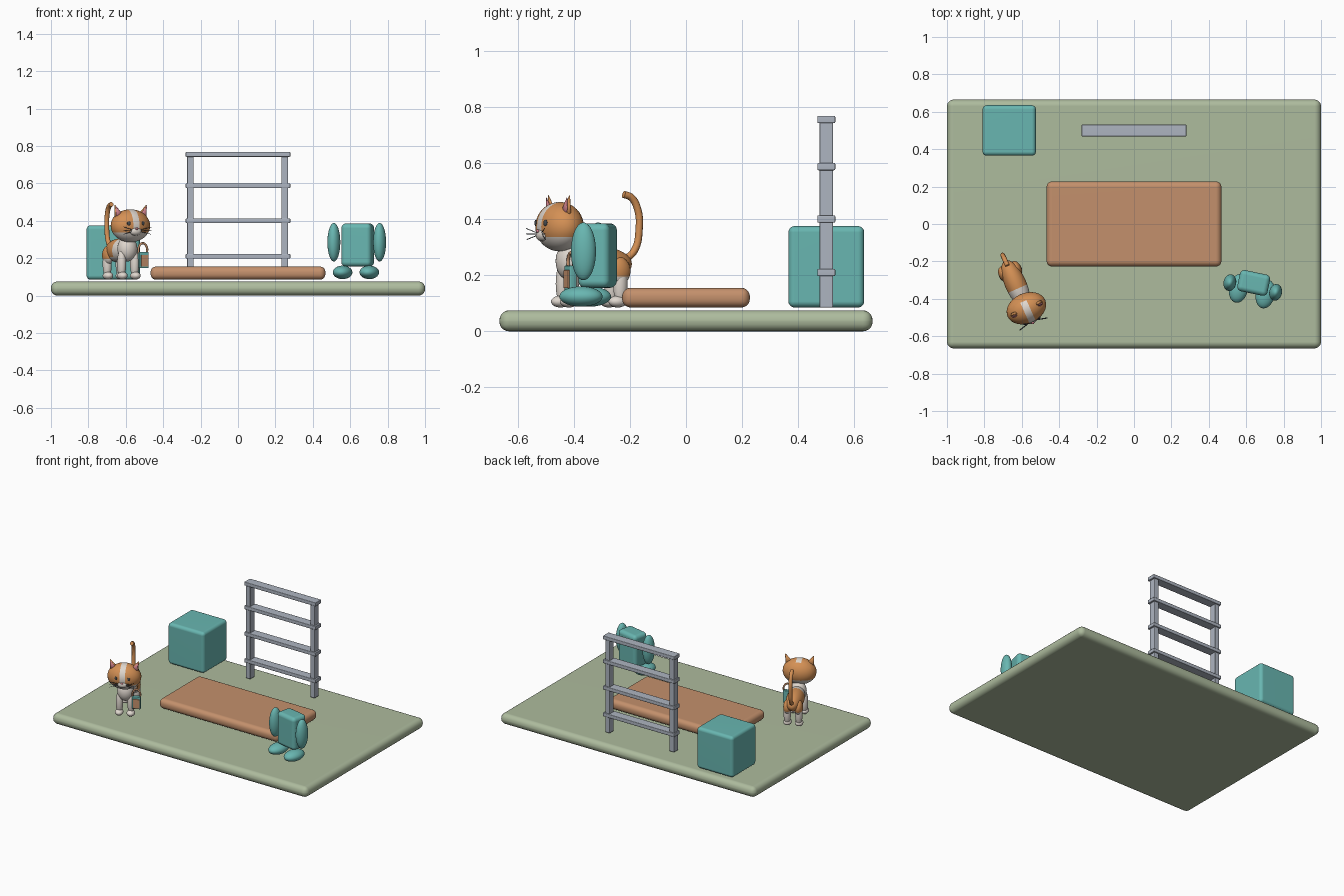
import bpy, bmesh, math
from mathutils import Matrix, Vector

if "Cube" in bpy.data.objects:
    bpy.data.objects.remove(bpy.data.objects["Cube"])


def material(name, rgb):
    m = bpy.data.materials.new(name)
    m.use_nodes = True
    m.diffuse_color = (*rgb, 1)
    m.node_tree.nodes["Principled BSDF"].inputs["Base Color"].default_value = (*rgb, 1)
    return m


SAGE = material("sage green", (0.42, 0.50, 0.34))
CLAY = material("clay brown", (0.55, 0.28, 0.15))
TEAL = material("teal", (0.14, 0.47, 0.44))
STEEL = material("steel grey", (0.42, 0.46, 0.53))
GINGER = material("ginger", (0.66, 0.28, 0.09))
CREAM = material("cream", (0.74, 0.68, 0.62))
PINK = material("pink", (0.62, 0.22, 0.26))
DARK = material("dark grey", (0.06, 0.07, 0.08))

# Frames: whole scene, turned toy, turned cat
WORLD = Matrix.Identity(4)
TOY = Matrix.Translation((0.64, -0.315, 0)) @ Matrix.Rotation(math.radians(-12), 4, "Z")
CAT = Matrix.Translation((-0.62, -0.35, 0)) @ Matrix.Rotation(math.radians(24), 4, "Z")


def finish(name, bm, mats, frame):
    me = bpy.data.meshes.new(name)
    for f in bm.faces:
        f.smooth = True
    bm.to_mesh(me)
    bm.free()
    for m in mats:
        me.materials.append(m)
    ob = bpy.data.objects.new(name, me)
    ob.matrix_world = frame
    bpy.context.collection.objects.link(ob)
    return ob


def box(name, mat, loc, size, bevel, frame=WORLD, segments=5):
    bm = bmesh.new()
    bmesh.ops.create_cube(bm, size=1, matrix=Matrix.Translation(loc) @ Matrix.Diagonal((*size, 1)))
    ob = finish(name, bm, [mat], frame)
    mod = ob.modifiers.new("round", "BEVEL")
    mod.width, mod.segments = bevel, segments
    ob.modifiers.new("normals", "WEIGHTED_NORMAL")
    return ob


def ball(name, mats, loc, radii, frame, turn=0, cuts=(), rule=None):
    """Ellipsoid; cuts are (axis, position) planes, rule picks a material slot."""
    bm = bmesh.new()
    place = Matrix.Translation(loc) @ Matrix.Rotation(turn, 4, "Z") @ Matrix.Diagonal((*radii, 1))
    bmesh.ops.create_uvsphere(bm, u_segments=32, v_segments=20, radius=1, matrix=place)
    for axis, pos in cuts:
        normal = Vector((0, 0, 0))
        normal[axis] = 1
        bmesh.ops.bisect_plane(bm, geom=bm.verts[:] + bm.edges[:] + bm.faces[:],
                               plane_co=normal * pos, plane_no=normal, dist=1e-5)
    if rule:
        for f in bm.faces:
            f.material_index = rule(f.calc_center_median())
    return finish(name, bm, mats, frame)


def tube(name, mat, points, radius, frame):
    cu = bpy.data.curves.new(name, "CURVE")
    cu.dimensions = "3D"
    cu.bevel_depth, cu.bevel_resolution, cu.use_fill_caps = radius, 3, True
    cu.resolution_u = 8
    sp = cu.splines.new("BEZIER")
    sp.bezier_points.add(len(points) - 1)
    for bp, p in zip(sp.bezier_points, points):
        bp.co = p
        bp.handle_left_type = bp.handle_right_type = "AUTO"
    cu.materials.append(mat)
    ob = bpy.data.objects.new(name, cu)
    ob.matrix_world = frame
    bpy.context.collection.objects.link(ob)


# Floor, mat and storage cube
box("floor", SAGE, (0, 0, 0.0375), (2, 1.33, 0.075), 0.035)
box("exercise_mat", CLAY, (0, 0, 0.12), (0.935, 0.455, 0.07), 0.03)
box("storage_cube", TEAL, (-0.667, 0.5, 0.23), (0.285, 0.27, 0.29), 0.022)

# Climbing frame
for side, x in (("right", -0.255), ("left", 0.25)):
    box(f"{side}_post", STEEL, (x, 0.5, 0.425), (0.036, 0.048, 0.68), 0.004, segments=2)
for i, z in enumerate((0.21, 0.4, 0.587, 0.755)):
    box(f"rung_{i + 1}", STEEL, (0, 0.5, z), (0.56, 0.064, 0.026), 0.004, segments=2)

# Toy figure
box("toy_body", TEAL, (0, 0, 0.27), (0.165, 0.115, 0.23), 0.025, TOY)
for side, s in (("right", -1), ("left", 1)):
    ball(f"toy_{side}_arm", [TEAL], (s * 0.125, -0.025, 0.285), (0.034, 0.045, 0.103), TOY)
    ball(f"toy_{side}_foot", [TEAL], (s * 0.073, -0.045, 0.124), (0.051, 0.078, 0.036), TOY)


# Cat body: ginger saddle behind a cream chest
def saddle(c):
    return 0 if c.y > 0.005 and c.z > 0.205 else 1


ball("cat_body", [GINGER, CREAM], (0, 0.03, 0.24), (0.057, 0.14, 0.064), CAT,
     cuts=((1, 0.005), (2, 0.205)), rule=saddle)
ball("cat_chest", [CREAM], (0, -0.07, 0.25), (0.054, 0.05, 0.068), CAT)

# Legs and paws
for side, s in (("right", -1), ("left", 1)):
    for end, y in (("front", -0.08), ("hind", 0.11)):
        ball(f"cat_{side}_{end}_leg", [CREAM], (s * 0.038, y, 0.17), (0.024, 0.026, 0.08), CAT)
        ball(f"cat_{side}_{end}_paw", [CREAM], (s * 0.038, y - 0.01, 0.106), (0.027, 0.034, 0.021), CAT)
    ball(f"cat_{side}_haunch", [GINGER, CREAM], (s * 0.036, 0.105, 0.215), (0.028, 0.044, 0.05), CAT,
         cuts=((2, 0.195),), rule=lambda c: 0 if c.z > 0.195 else 1)

tube("cat_tail", GINGER, [(0, 0.14, 0.25), (0, 0.183, 0.29), (0, 0.2, 0.36),
                          (0, 0.193, 0.44), (0, 0.168, 0.478), (0, 0.14, 0.488)], 0.013, CAT)

# Head with cream jaw and blaze
HEAD, HR = Vector((0, -0.11, 0.373)), Vector((0.11, 0.081, 0.088))


def face_paint(c):
    blaze = abs(c.x) < 0.018 and c.y < -0.07
    return 1 if c.z < 0.337 or blaze else 0


ball("cat_head", [GINGER, CREAM], HEAD, HR, CAT,
     cuts=((2, 0.337), (0, 0.018), (0, -0.018), (1, -0.07)), rule=face_paint)


def on_face(x, z, out=0.0):
    """Point on the front of the head at sideways x and height z."""
    k = 1 - (x / HR.x) ** 2 - ((z - HEAD.z) / HR.z) ** 2
    return Vector((x, HEAD.y - HR.y * math.sqrt(k) - out, z))


ball("cat_muzzle", [CREAM], (0, -0.178, 0.343), (0.034, 0.02, 0.022), CAT)
ball("cat_nose", [PINK], (0, -0.196, 0.357), (0.008, 0.006, 0.006), CAT)


def ear(name, mat, s, radius, height, forward):
    bm = bmesh.new()
    place = (Matrix.Translation((s * 0.077, -0.112 - forward, 0.445))
             @ Matrix.Rotation(s * math.radians(22), 4, "Y") @ Matrix.Diagonal((1, 0.5, 1, 1)))
    bmesh.ops.create_cone(bm, cap_ends=True, segments=16, radius1=radius, radius2=0.002,
                          depth=height, matrix=place)
    ob = finish(name, bm, [mat], CAT)
    ob.data.shade_smooth()


for side, s in (("right", -1), ("left", 1)):
    ear(f"cat_{side}_ear", GINGER, s, 0.034, 0.085, 0)
    ear(f"cat_{side}_inner_ear", PINK, s, 0.024, 0.066, 0.009)
    ball(f"cat_{side}_eye", [DARK], on_face(s * 0.042, 0.386), (0.009, 0.005, 0.011), CAT,
         turn=s * 0.4)
    for i, rise in enumerate((-0.014, 0, 0.014)):
        root = on_face(s * 0.026, 0.347 + rise * 0.4, 0.004)
        tube(f"cat_{side}_whisker_{i + 1}", DARK,
             [root, root + Vector((s * 0.055, -0.014, rise))], 0.0014, CAT)

# Satchel carried at the cat's left shoulder
box("satchel", TEAL, (0.078, -0.103, 0.19), (0.056, 0.026, 0.088), 0.005, CAT, 2)
box("satchel_pocket", CLAY, (0.08, -0.118, 0.186), (0.042, 0.008, 0.064), 0.002, CAT, 2)
tube("satchel_strap", CLAY, [(0.052, -0.1, 0.225), (0.055, -0.1, 0.262), (0.077, -0.1, 0.28),
                             (0.099, -0.1, 0.262), (0.102, -0.1, 0.225)], 0.006, CAT)
